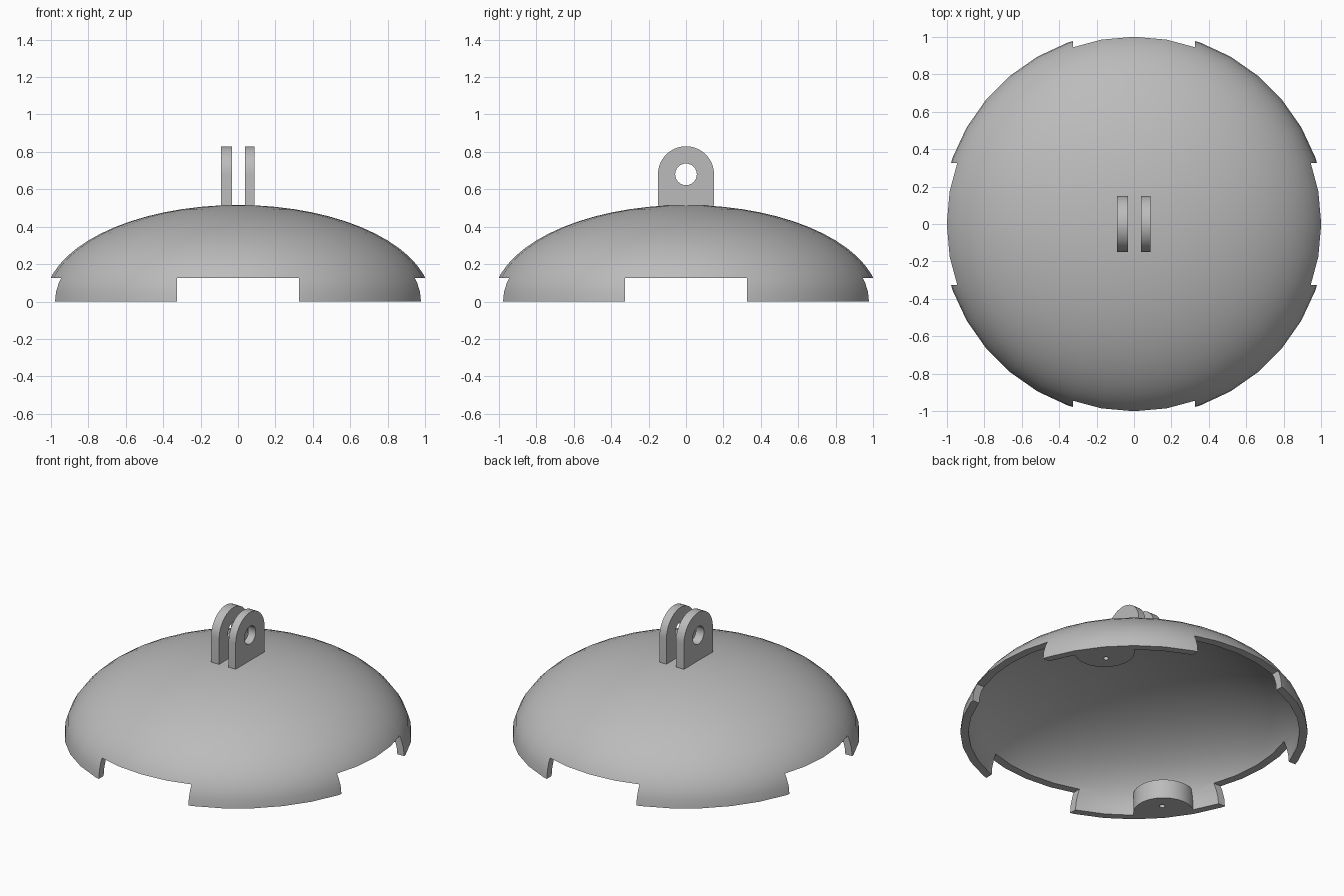
import bpy, bmesh
from math import sin, cos, pi, radians
from mathutils import Vector

cube = bpy.data.objects.get("Cube")
if cube:
    bpy.data.objects.remove(cube, do_unlink=True)

GREY = (0.5, 0.5, 0.5, 1)
grey = bpy.data.materials.new("plain grey")
grey.use_nodes = True
grey.diffuse_color = GREY
grey.node_tree.nodes["Principled BSDF"].inputs["Base Color"].default_value = GREY

SIDES, RINGS = 36, 16
NOTCH_HALF, NOTCH_TOP = 0.325, 0.125


def make(name, bm):
    bmesh.ops.recalc_face_normals(bm, faces=bm.faces)
    mesh = bpy.data.meshes.new(name)
    bm.to_mesh(mesh)
    bm.free()
    mesh.materials.append(grey)
    obj = bpy.data.objects.new(name, mesh)
    bpy.context.collection.objects.link(obj)
    return obj


def boolean(obj, cutter, operation="DIFFERENCE"):
    mod = obj.modifiers.new(operation.lower(), "BOOLEAN")
    mod.object, mod.operation, mod.solver = cutter, operation, "EXACT"
    bpy.context.view_layer.objects.active = obj
    bpy.ops.object.modifier_apply(modifier=mod.name)
    bpy.data.objects.remove(cutter, do_unlink=True)


def smooth(obj, angle=30):
    bpy.ops.object.select_all(action="DESELECT")
    obj.select_set(True)
    bpy.context.view_layer.objects.active = obj
    bpy.ops.object.shade_smooth_by_angle(angle=radians(angle))


def half_ellipsoid(bm, radius, height):
    """Open half ellipsoid; returns its rim vertices."""
    rings = []
    for i in range(RINGS):
        t = pi / 2 * i / RINGS
        rings.append([bm.verts.new((radius * cos(t) * cos(a), radius * cos(t) * sin(a),
                                    height * sin(t)))
                      for a in (2 * pi * k / SIDES for k in range(SIDES))])
    tip = bm.verts.new((0, 0, height))
    for k in range(SIDES):
        n = (k + 1) % SIDES
        for low, high in zip(rings, rings[1:]):
            bm.faces.new((low[k], low[n], high[n], high[k]))
        bm.faces.new((rings[-1][k], rings[-1][n], tip))
    return rings[0]


def box(name, size, centre):
    bm = bmesh.new()
    bmesh.ops.create_cube(bm, size=1)
    bmesh.ops.scale(bm, vec=size, verts=bm.verts)
    bmesh.ops.translate(bm, vec=centre, verts=bm.verts)
    return make(name, bm)


def cylinder(name, radius, bottom, top, x, y, segments=32):
    bm = bmesh.new()
    bmesh.ops.create_cone(bm, cap_ends=True, segments=segments, radius1=radius,
                          radius2=radius, depth=top - bottom)
    bmesh.ops.translate(bm, vec=(x, y, (top + bottom) / 2), verts=bm.verts)
    return make(name, bm)


# Hollow dome shell with a flat rim
bm = bmesh.new()
outer = half_ellipsoid(bm, 1.033, 0.516)
inner = half_ellipsoid(bm, 0.985, 0.47)
for k in range(SIDES):
    n = (k + 1) % SIDES
    bm.faces.new((outer[k], outer[n], inner[n], inner[k]))
dome = make("dome", bm)

# Four rim notches, leaving four tabs
for size in ((2 * NOTCH_HALF, 3), (3, 2 * NOTCH_HALF)):
    boolean(dome, box("notch_cutter", (*size, 2 * NOTCH_TOP), (0, 0, 0)))
smooth(dome)

# Screw bosses inside two opposite tabs, trimmed to the dome
for name, s in (("back_boss", 1), ("front_boss", -1)):
    boss = cylinder(name, 0.18, 0, NOTCH_TOP, 0.75 * s, 0.62 * s)
    bm = bmesh.new()
    rim = half_ellipsoid(bm, 1.015, 0.5)
    bm.faces.new(rim)
    bmesh.ops.translate(bm, vec=(0, 0, -0.001), verts=rim)
    boolean(boss, make("trim", bm), "INTERSECT")
    boolean(boss, cylinder("screw_hole", 0.017, -0.1, 0.09, 0.693 * s, 0.566 * s, 16))
    smooth(boss)

# Pair of round-topped hinge lugs with a pin hole
for name, x0, x1 in (("right_lug", -0.09, -0.032), ("left_lug", 0.037, 0.088)):
    bm = bmesh.new()
    profile = [(-0.15, 0.513), (0.15, 0.513)]
    profile += [(0.15 * cos(pi * i / 20), 0.68 + 0.15 * sin(pi * i / 20)) for i in range(21)]
    face = bm.faces.new([bm.verts.new((x0, y, z)) for y, z in profile])
    side = bmesh.ops.extrude_face_region(bm, geom=[face])["geom"]
    bmesh.ops.translate(bm, vec=Vector((x1 - x0, 0, 0)),
                        verts=[v for v in side if isinstance(v, bmesh.types.BMVert)])
    lug = make(name, bm)
    pin = cylinder("pin_cutter", 0.058, -1, 1, 0, 0, 24)
    pin.rotation_euler = (0, pi / 2, 0)
    pin.location = (0, 0, 0.68)
    bpy.context.view_layer.update()
    boolean(lug, pin)
    smooth(lug)
